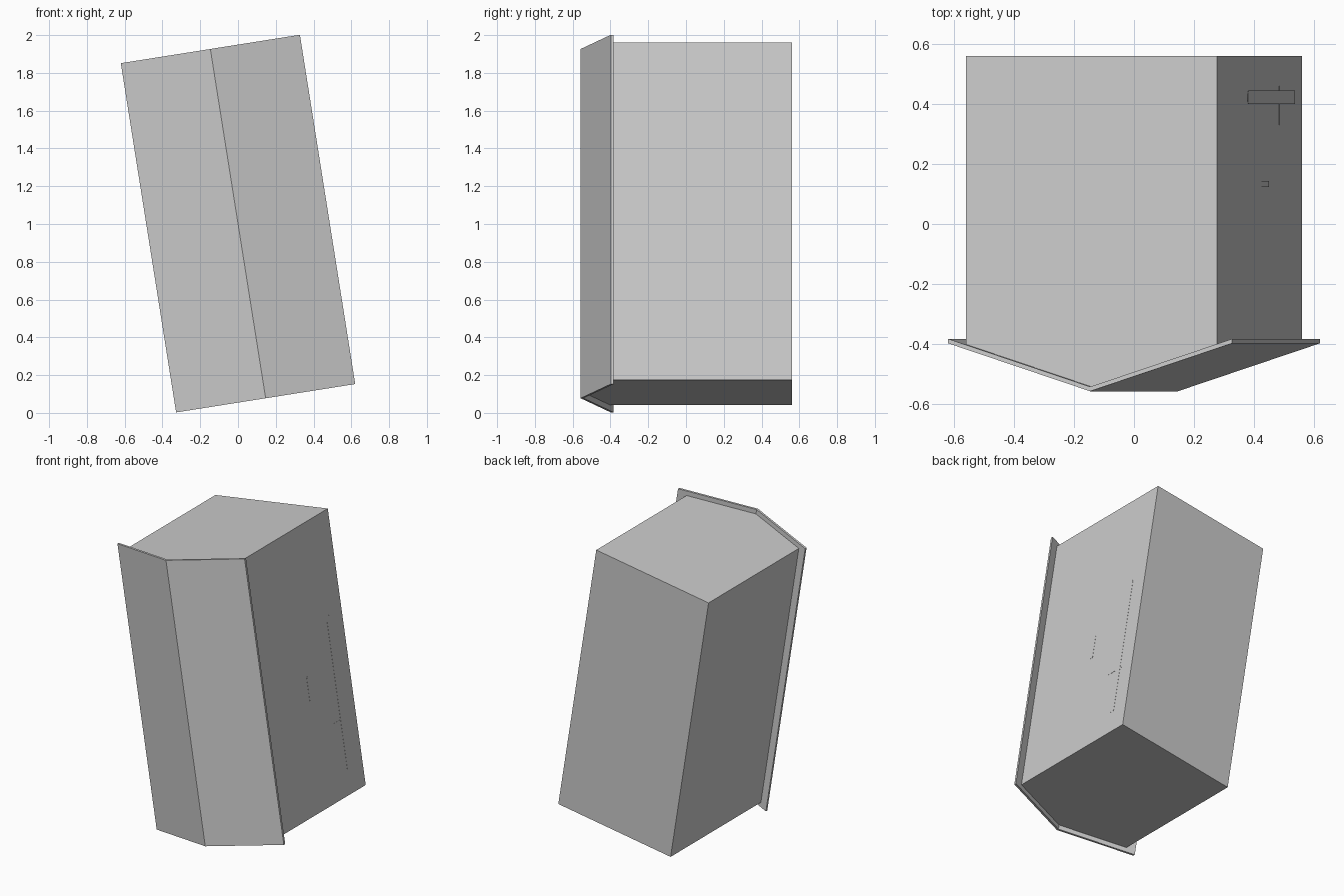
import bpy
import bmesh
import math
from mathutils import Matrix

old = bpy.data.objects.get("Cube")
if old:
    bpy.data.objects.remove(old, do_unlink=True)

grey = bpy.data.materials.new("light_grey")
grey.use_nodes = True
colour = (0.6, 0.6, 0.6, 1)
grey.diffuse_color = colour
grey.node_tree.nodes["Principled BSDF"].inputs["Base Color"].default_value = colour

# The whole cabinet leans sideways about its middle
LEAN = Matrix.Translation((0, 0, 1.002)) @ Matrix.Rotation(math.radians(-9), 4, 'Y')
W, H = 0.424, 0.905          # body half width and half height
PW, PH = 0.48, 0.936         # front panel half width and half height
APEX, EDGE, THICK, BACK = -0.558, -0.398, 0.015, 0.56


def prism(name, outline, direction, to_local):
    """Extrude a flat outline along a direction, then lean it."""
    bm = bmesh.new()
    face = bm.faces.new([bm.verts.new(to_local(*p)) for p in outline])
    ext = bmesh.ops.extrude_face_region(bm, geom=[face])
    moved = [v for v in ext["geom"] if isinstance(v, bmesh.types.BMVert)]
    bmesh.ops.translate(bm, verts=moved, vec=direction)
    bmesh.ops.recalc_face_normals(bm, faces=bm.faces)
    bm.transform(LEAN)
    mesh = bpy.data.meshes.new(name)
    bm.to_mesh(mesh)
    bm.free()
    mesh.materials.append(grey)
    obj = bpy.data.objects.new(name, mesh)
    bpy.context.collection.objects.link(obj)
    return obj


# Five-sided body, its front following the inside of the folded panel
inner = APEX + THICK
side_y = inner + (EDGE - APEX) * W / PW
prism("cabinet_body",
      [(-W, BACK), (-W, side_y), (0, inner), (W, side_y), (W, BACK)],
      (0, 0, 2 * H), lambda x, y: (x, y, -H))

# Folded front panel, slightly larger than the body
prism("front_panel",
      [(-PW, EDGE), (0, APEX), (PW, EDGE),
       (PW, EDGE + THICK), (0, inner), (-PW, EDGE + THICK)],
      (0, 0, 2 * PH), lambda x, y: (x, y, -PH))


# Thin flush plates on the side wall
def side_plate(name, y0, y1, z0, z1, round_top=False):
    outline = [(y0, z0), (y1, z0)]
    if round_top:
        r = (y1 - y0) / 2
        outline += [(y0 + r + r * math.cos(a * math.pi / 8),
                     z1 - r + r * math.sin(a * math.pi / 8)) for a in range(9)]
    else:
        outline += [(y1, z1), (y0, z1)]
    prism(name, outline, (0.0015, 0, 0), lambda y, z: (W - 0.0005, y, z))


side_plate("side_slot", 0.123, 0.143, -0.2, -0.037)
side_plate("side_strip", 0.4, 0.445, -0.745, 0.257, round_top=True)
side_plate("side_bar", 0.33, 0.46, -0.423, -0.417)
